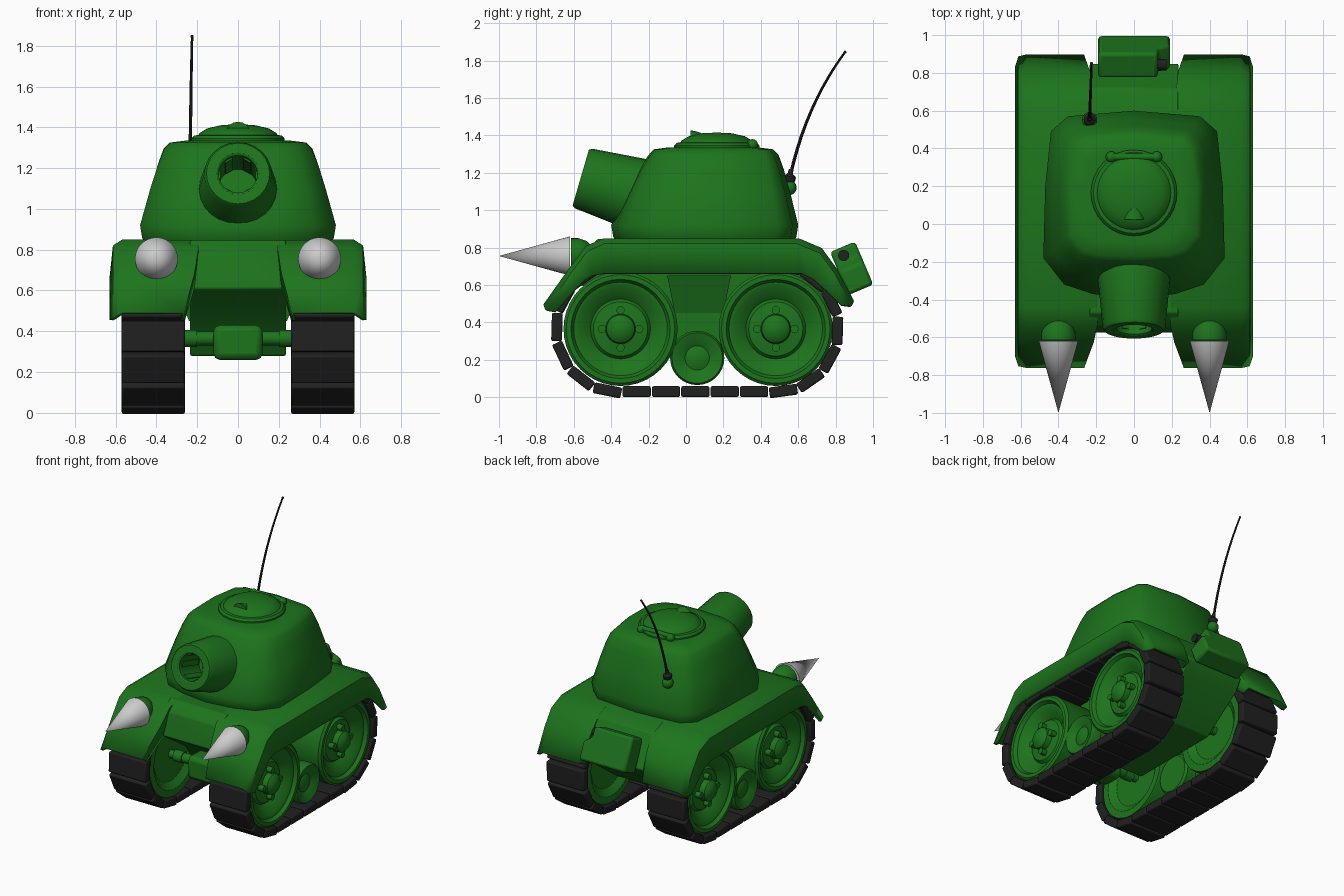
import bpy, bmesh, math
from mathutils import Vector, Matrix

if "Cube" in bpy.data.objects:
    bpy.data.objects.remove(bpy.data.objects["Cube"])


def material(name, rgb):
    m = bpy.data.materials.new(name)
    m.diffuse_color = (*rgb, 1)
    m.use_nodes = True
    m.node_tree.nodes["Principled BSDF"].inputs["Base Color"].default_value = m.diffuse_color
    return m


GREEN = material("green_paint", (0.012, 0.175, 0.012))
BLACK = material("black_rubber", (0.015, 0.015, 0.016))


def finish(name, bm, mat=GREEN, bevel=0, mirror=False, shell=0, angle=35):
    bmesh.ops.remove_doubles(bm, verts=bm.verts, dist=1e-5)
    bmesh.ops.recalc_face_normals(bm, faces=bm.faces)
    me = bpy.data.meshes.new(name)
    bm.to_mesh(me)
    bm.free()
    ob = bpy.data.objects.new(name, me)
    bpy.context.collection.objects.link(ob)
    if mat:
        me.materials.append(mat)
    bpy.ops.object.select_all(action='DESELECT')
    ob.select_set(True)
    bpy.context.view_layer.objects.active = ob
    bpy.ops.object.shade_smooth_by_angle(angle=math.radians(angle))
    if shell:
        s = ob.modifiers.new("shell", 'SOLIDIFY')
        s.thickness, s.offset = shell, 0
    if bevel:
        b = ob.modifiers.new("bevel", 'BEVEL')
        b.width, b.segments = bevel, 2
    if mirror:
        ob.modifiers.new("mirror", 'MIRROR')
    return ob


def loft(bm, rings, closed=True, caps=True):
    vs = [[bm.verts.new(p) for p in r] for r in rings]
    n = len(vs[0])
    for a, b in zip(vs, vs[1:]):
        for i in range(n if closed else n - 1):
            j = (i + 1) % n
            bm.faces.new((a[i], a[j], b[j], b[i]))
    if caps:
        bm.faces.new(vs[0])
        bm.faces.new(vs[-1])


def lathe(name, profile, origin, axis, seg=32, **kw):
    """Spin (radius, height) points round an axis."""
    M = Matrix.Translation(origin) @ Vector(axis).to_track_quat('Z', 'Y').to_matrix().to_4x4()
    bm = bmesh.new()
    rings = [[M @ Vector((max(r, 1e-7) * math.cos(t), max(r, 1e-7) * math.sin(t), h))
              for t in (2 * math.pi * k / seg for k in range(seg))] for r, h in profile]
    loft(bm, rings, caps=False)
    return finish(name, bm, **kw)


def rod(name, r, length, origin, axis, seg=16, **kw):
    return lathe(name, [(0, 0), (r, 0), (r, length), (0, length)], origin, axis, seg, **kw)


def ball(name, r, origin, axis=(0, 0, 1), **kw):
    pts = [(r * math.sin(math.pi * k / 8), -r * math.cos(math.pi * k / 8)) for k in range(9)]
    return lathe(name, pts, origin, axis, 16, **kw)


def box(bm, size, M):
    bmesh.ops.create_cube(bm, size=1, matrix=M @ Matrix.Diagonal((*size, 1)))


# Fenders: U-shaped shells with flared skirts
top = [(-.755, .49), (-.62, .68), (-.53, .80), (-.44, .84), (.60, .84), (.72, .79), (.80, .68), (.89, .51)]
low = [(-.70, .455), (-.55, .62), (-.50, .65), (-.44, .66), (.62, .66), (.68, .63), (.76, .56), (.83, .49)]
inner = [.27, .22, .2, .2, .2, .23, .24, .27]
bm = bmesh.new()
loft(bm, [
    [(x, *q) for x, q in zip(inner, low)],
    [(x, *p) for x, p in zip(inner, top)],
    [(.565, *p) for p in top],
    [(.605, p[0] * .99, p[1] - .025) for p in top],
    [(.62, *q) for q in low]], closed=False, caps=False)
finish("fender", bm, mirror=True, shell=.02)

# Central hull and belly
prof = [(-.47, .847), (-.54, .78), (-.575, .61), (-.29, .42), (-.2, .28), (.5, .28),
        (.8, .5), (.85, .58), (.72, .80), (.61, .847)]
bm = bmesh.new()
loft(bm, [[(x, *p) for p in prof] for x in (-.235, .235)])
finish("hull", bm, bevel=.008)

# Sloped side bracket on the hull wall
bm = bmesh.new()
loft(bm, [[(.2, -.1, .65), (.32, -.1, .65), (.32, .24, .65), (.2, .24, .65)],
          [(.2, -.06, .45), (.24, -.06, .45), (.24, .2, .45), (.2, .2, .45)]])
finish("side_bracket", bm, mirror=True)

# Turret: blend of a lower and an upper outline
lower = [(0, -.40), (.22, -.37), (.37, -.32), (.48, -.18), (.47, .2), (.44, .49), (.35, .57), (0, .6)]
upper = [(0, -.20), (.2, -.19), (.29, -.16), (.36, -.07), (.365, .2), (.33, .42), (.27, .47), (0, .495)]


def outline(z, t, s):
    half = [Vector(a).lerp(Vector(b), t) for a, b in zip(lower, upper)]
    full = half + [Vector((-p.x, p.y)) for p in half[-2:0:-1]]
    return [(p.x * s, .14 + (p.y - .14) * s, z) for p in full]


bm = bmesh.new()
loft(bm, [outline(*a) for a in ((.83, 0, .95), (.86, 0, .98), (.92, 0, 1), (1.1, .42, 1),
                                (1.22, .74, 1), (1.295, 1, 1), (1.325, 1, .92), (1.335, 1, .7))])
finish("turret", bm, angle=60)

# Stubby cannon, tilted up, with a bore and root collar
axis = Vector((0, -.96, .28))
lathe("cannon", [(0, .1), (.095, .1), (.095, .345), (.105, .352), (.155, .352), (.166, .335),
                 (.195, .03), (.215, .02), (.235, -.03), (.235, -.06), (.2, -.15), (0, -.15)],
      (0, -.225, 1.075), axis, 24)
bm = bmesh.new()
for k in range(6):
    R = Matrix.Translation((0, -.225, 1.075)) @ axis.to_track_quat('Z', 'Y').to_matrix().to_4x4()
    box(bm, (.014, .04, .2), R @ Matrix.Rotation(k * math.pi / 3, 4, 'Z') @ Matrix.Translation((.093, 0, .22)))
finish("bore_rifling", bm)

# Roof hatch with hinge and small vision scoop
lathe("hatch", [(0, 1.30), (.228, 1.30), (.228, 1.345), (.215, 1.36), (.195, 1.362), (.188, 1.372),
                (.15, 1.395), (.08, 1.411), (0, 1.415)], (0, .165, 0), (0, 0, 1))
rod("hatch_hinge", .018, .24, (-.12, .355, 1.36), (1, 0, 0))
ball("hinge_knob", .03, (.12, .355, 1.35), mirror=True)
bm = bmesh.new()
loft(bm, [[(w * math.cos(t), y, 1.375 + h * math.sin(t)) for t in (k * math.pi / 8 for k in range(9))]
          for y, w, h in ((.025, .058, .052), (.06, .045, .045), (.1, .02, .03))])
finish("hatch_scoop", bm)

# Antenna, its socket and mount
ball("antenna_mount", .04, (-.235, .552, 1.12))
lathe("antenna_socket", [(0, 0), (.02, 0), (.032, .025), (.032, .04), (.015, .055), (.012, .08), (0, .08)],
      (-.235, .55, 1.14), (0, .15, 1), 12, mat=BLACK)
a, b, c = Vector((-.235, .557, 1.18)), Vector((-.232, .64, 1.56)), Vector((-.225, .85, 1.845))
bm = bmesh.new()
loft(bm, [[a * (1 - u) ** 2 + b * 2 * u * (1 - u) + c * u * u
           + Vector((math.cos(t), math.sin(t) * .95, -math.sin(t) * .4)) * (.009 - .003 * u)
           for t in (k * math.pi / 4 for k in range(8))]
          for u in (k / 10 for k in range(11))])
finish("antenna", bm, mat=BLACK)
ball("antenna_tip", .008, c, mat=BLACK)

# Front spikes in rounded sockets
lathe("front_spike", [(0, 0), (.105, 0), (0, .38)], (.4, -.62, .755), (0, -1, 0), mat=None, mirror=True)
lathe("spike_socket", [(0, -.13), (.04, -.12), (.075, -.085), (.09, -.04), (.09, .0), (0, .0)],
      (.4, -.615, .76), (0, -1, 0), mirror=True)

# Rear fuel can with cut corner and filler cap
can = [(-.19, -.125), (.19, -.125), (.19, .01), (.13, .045), (.125, .125), (-.19, .125)]
M = Matrix.Translation((0, .888, .69)) @ Matrix.Rotation(math.radians(23), 4, 'X')
bm = bmesh.new()
loft(bm, [[M @ Vector((x, y, z)) for x, z in can] for y in (-.075, .07)])
finish("fuel_can", bm, bevel=.018)
rod("fuel_cap", .03, .055, M @ Vector((.118, -.015, .08)), (1, 0, 0), mat=BLACK)

# Road wheels, hubs, bolts and axles
for tag, y in (("front", -.35), ("rear", .48)):
    lathe(tag + "_wheel", [(0, .31), (.2, .31), (.25, .275), (.3, .275), (.305, .29), (.305, .54), (.29, .555),
                           (.265, .555), (.25, .53), (.225, .525), (.16, .47), (.145, .49), (.08, .50),
                           (.075, .54), (.05, .562), (0, .57)], (0, y, .365), (1, 0, 0), 40, mirror=True)
    for k in range(4):
        t = k * math.pi / 2
        rod(tag + "_wheel_bolt", .022, .05, (.485, y + .1 * math.cos(t), .365 + .1 * math.sin(t)),
            (1, 0, 0), 12, mirror=True)
    rod(tag + "_axle", .03, .64, (-.32, y, .365), (1, 0, 0))
    lathe(tag + "_axle_collar", [(0, .12), (.035, .12), (.035, .2), (.042, .2), (.042, .27), (0, .27)],
          (0, y, .365), (1, 0, 0), 16, mirror=True)
bm = bmesh.new()
box(bm, (.24, .17, .17), Matrix.Translation((0, -.35, .345)))
finish("axle_gearbox", bm, bevel=.03)
lathe("small_wheel", [(0, .29), (.13, .29), (.145, .305), (.145, .38), (.11, .4), (.11, .44), (.145, .46),
                      (.145, .525), (.135, .54), (.09, .525), (.065, .51), (.04, .52), (0, .525)],
      (0, .06, .21), (1, 0, 0), mirror=True)

# Tracks: 24 pads spaced evenly along a stadium loop
R, y0, y1, zc = .335, -.355, .475, .365
span, arc = y1 - y0, math.pi * R
pitch = 2 * (span + arc) / 24
bm = bmesh.new()
for k in range(24):
    d = ((.05 - y0) + k * pitch) % (2 * (span + arc))
    if d < span:
        y, z, t = y0 + d, zc - R, 0
    elif d < span + arc:
        t = (d - span) / R
        y, z = y1 + R * math.sin(t), zc - R * math.cos(t)
    elif d < 2 * span + arc:
        y, z, t = y1 - (d - span - arc), zc + R, math.pi
    else:
        t = math.pi + (d - 2 * span - arc) / R
        y, z = y0 + R * math.sin(t), zc - R * math.cos(t)
    box(bm, (.31, pitch - .006, .058), Matrix.Translation((.415, y, z)) @ Matrix.Rotation(t, 4, 'X'))
finish("track", bm, mat=BLACK, bevel=.009, mirror=True)
